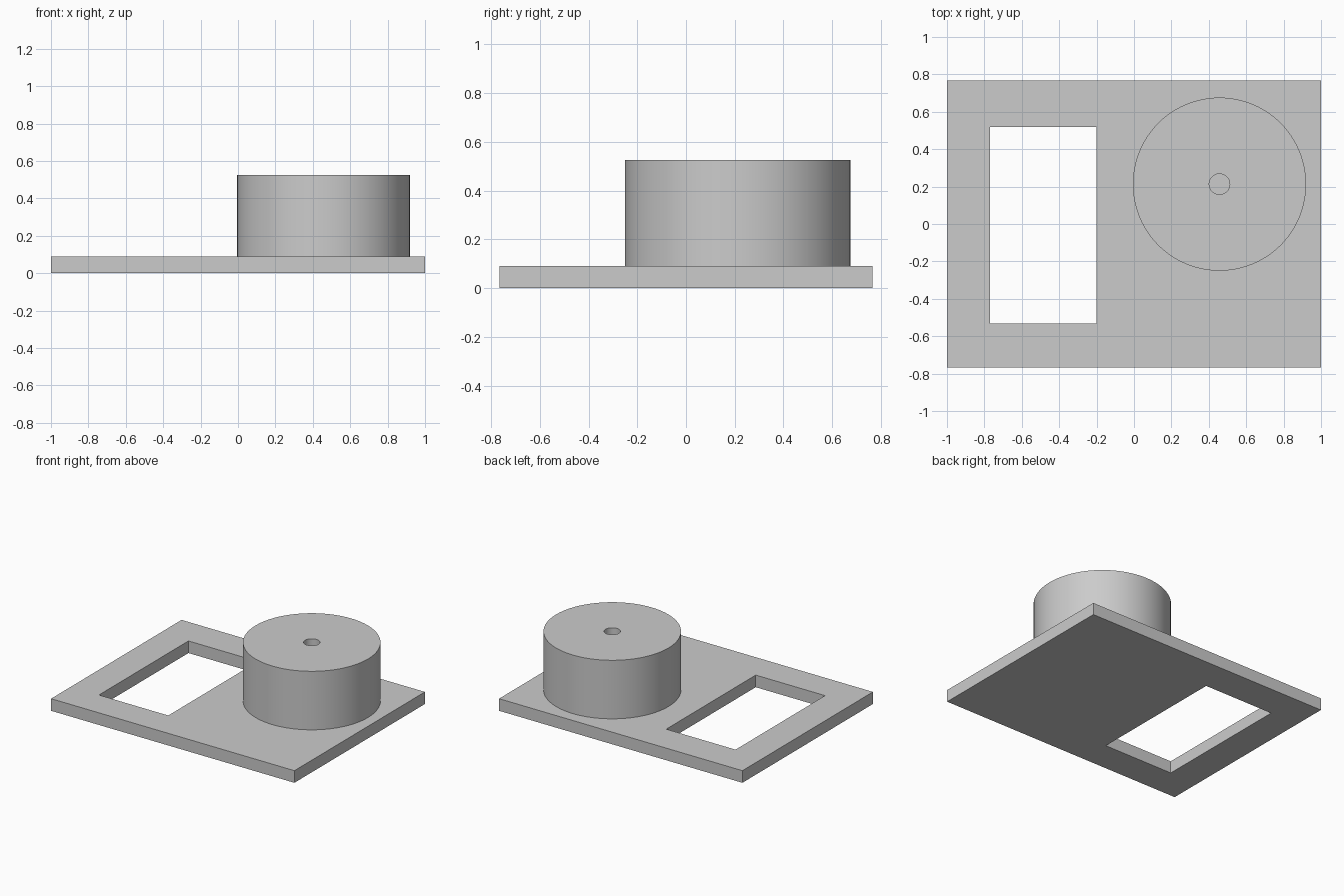
import bpy
import bmesh
import math
from mathutils import Matrix, Vector

if "Cube" in bpy.data.objects:
    bpy.data.objects.remove(bpy.data.objects["Cube"], do_unlink=True)

grey = bpy.data.materials.new("light grey")
grey.use_nodes = True
colour = (0.6, 0.6, 0.6, 1)
grey.diffuse_color = colour
grey.node_tree.nodes["Principled BSDF"].inputs["Base Color"].default_value = colour

PLATE_TOP = 0.09
DRUM_TOP = 0.525


def make_object(name, bm):
    bmesh.ops.recalc_face_normals(bm, faces=bm.faces)
    mesh = bpy.data.meshes.new(name)
    bm.to_mesh(mesh)
    bm.free()
    mesh.materials.append(grey)
    obj = bpy.data.objects.new(name, mesh)
    bpy.context.collection.objects.link(obj)
    return obj


def rectangle(bm, x0, x1, y0, y1, z):
    corners = [(x0, y0), (x1, y0), (x1, y1), (x0, y1)]
    return [bm.verts.new((x, y, z)) for x, y in corners]


def bridge(bm, a, b):
    for i in range(4):
        j = (i + 1) % 4
        bm.faces.new((a[i], a[j], b[j], b[i]))


# Base plate with a rectangular window: four loops joined in a ring
bm = bmesh.new()
outer = (-1, 1, -0.766, 0.766)
window = (-0.77, -0.2, -0.533, 0.518)
loops = [rectangle(bm, *outer, 0), rectangle(bm, *outer, PLATE_TOP),
         rectangle(bm, *window, PLATE_TOP), rectangle(bm, *window, 0)]
for i in range(4):
    bridge(bm, loops[i], loops[(i + 1) % 4])
make_object("base_plate", bm)

# Round drum with a narrow blind bore, lathed from its profile
bm = bmesh.new()
radius, bore = 0.463, 0.055
profile = [(0, PLATE_TOP), (bore, PLATE_TOP), (bore, DRUM_TOP),
           (radius, DRUM_TOP), (radius, PLATE_TOP)]
verts = [bm.verts.new((r, 0, z)) for r, z in profile]
edges = [bm.edges.new(pair) for pair in zip(verts, verts[1:])]
bmesh.ops.spin(bm, geom=verts + edges, cent=(0, 0, 0), axis=(0, 0, 1),
               angle=math.tau, steps=96, use_merge=True)
bmesh.ops.remove_doubles(bm, verts=bm.verts, dist=0.0001)
bmesh.ops.transform(bm, matrix=Matrix.Translation(Vector((0.457, 0.213, 0))),
                    verts=bm.verts)
drum = make_object("drum", bm)

# Make sure the open-bottomed drum faces outward
side = max(drum.data.polygons, key=lambda p: p.center.x)
if side.normal.x < 0:
    drum.data.flip_normals()

bpy.ops.object.select_all(action="DESELECT")
drum.select_set(True)
bpy.context.view_layer.objects.active = drum
bpy.ops.object.shade_smooth_by_angle(angle=math.radians(30))
